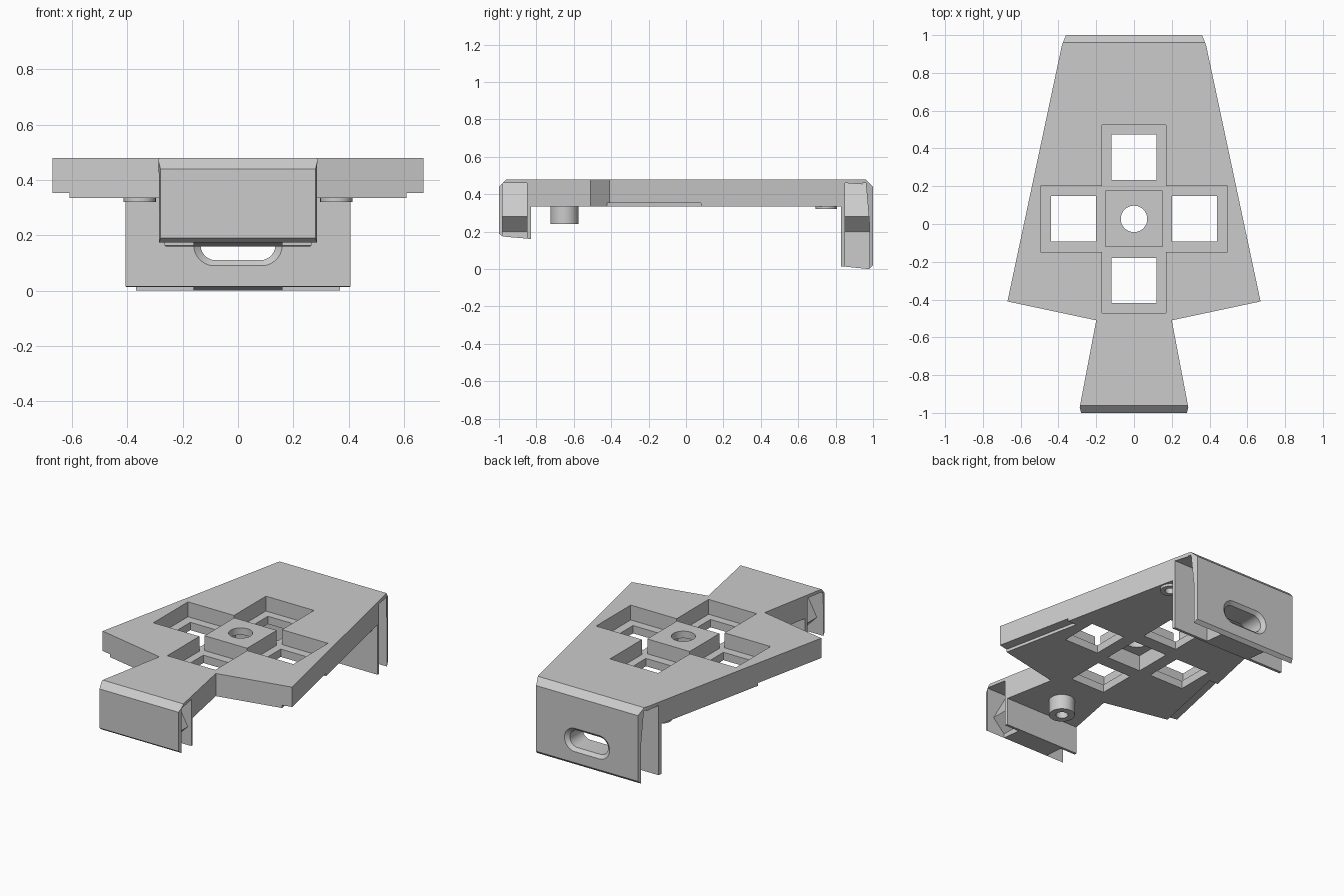
import bpy, bmesh, math

if "Cube" in bpy.data.objects:
    bpy.data.objects.remove(bpy.data.objects["Cube"])

grey = bpy.data.materials.new("plain_grey")
grey.diffuse_color = (0.6, 0.6, 0.6, 1)
grey.use_nodes = True
grey.node_tree.nodes["Principled BSDF"].inputs["Base Color"].default_value = grey.diffuse_color
TOP, LOW, FLOOR, CY = 0.48, 0.335, 0.385, 0.027


def loft(name, rings):
    """Closed solid from a list of matching rings of 3D points."""
    bm = bmesh.new()
    vs = [[bm.verts.new(p) for p in r] for r in rings]
    n = len(rings[0])
    for a, b in zip(vs, vs[1:]):
        for i in range(n):
            j = (i + 1) % n
            bm.faces.new((a[i], a[j], b[j], b[i]))
    bm.faces.new(vs[0][::-1])
    bm.faces.new(vs[-1])
    bm.normal_update()
    if bm.calc_volume(signed=True) < 0:
        bmesh.ops.reverse_faces(bm, faces=bm.faces[:])
    me = bpy.data.meshes.new(name)
    bm.to_mesh(me)
    bm.free()
    me.materials.append(grey)
    ob = bpy.data.objects.new(name, me)
    bpy.context.collection.objects.link(ob)
    return ob


def prism(name, outline, z0, z1):
    return loft(name, [[(x, y, z) for x, y in outline] for z in (z0, z1)])


def box(name, x, y, r, z0, z1):
    return prism(name, [(x - r, y - r), (x + r, y - r), (x + r, y + r), (x - r, y + r)], z0, z1)


def cylinder(name, x, y, r, z0, z1, n=40):
    ring = [(x + r * math.cos(math.tau * i / n), y + r * math.sin(math.tau * i / n)) for i in range(n)]
    return prism(name, ring, z0, z1)


def cut(cutter, *targets):
    """Subtract the cutter from each target, then discard it."""
    for ob in targets:
        backup = ob.data.copy()
        for solver in ('EXACT', 'MANIFOLD', 'FLOAT'):
            bpy.context.view_layer.update()
            bpy.context.view_layer.objects.active = ob
            m = ob.modifiers.new("cut", 'BOOLEAN')
            m.operation, m.object, m.solver = 'DIFFERENCE', cutter, solver
            bpy.ops.object.modifier_apply(modifier=m.name)
            if len(ob.data.polygons) > 0:
                break
            ob.data = backup.copy()
    bpy.data.objects.remove(cutter, do_unlink=True)


def drop_faces(ob, test):
    """Remove hidden faces where parts meet."""
    bm = bmesh.new()
    bm.from_mesh(ob.data)
    doomed = [f for f in bm.faces if test(f.calc_center_median(), f.normal)]
    bmesh.ops.delete(bm, geom=doomed, context='FACES')
    bm.to_mesh(ob.data)
    bm.free()


def half_width(y):
    """Half width of the plate towards either end."""
    return 0.2 + (-0.51 - y) * 0.19 if y < 0 else 0.67 - (y + 0.41) * 0.2125


# Flared mounting plate
half = [(half_width(-0.83), -0.83), (0.2, -0.51), (0.67, -0.41), (half_width(0.83), 0.83)]
plate = prism("mounting_plate", half + [(-x, y) for x, y in reversed(half)], LOW, TOP)

# Hollow hooks at both ends, with chamfered outer edges
front = [(-0.83, LOW), (-0.83, 0.16), (-0.85, 0.163), (-0.85, 0.46), (-0.98, 0.46),
         (-0.98, 0.174), (-1, 0.19), (-1, 0.44), (-0.96, TOP), (-0.83, TOP)]
back = [(0.83, LOW), (0.83, 0.015), (0.85, 0.013), (0.85, 0.46), (0.98, 0.46),
        (0.98, 0), (1, 0.02), (1, 0.44), (0.96, TOP), (0.83, TOP)]
hooks = [loft(name, [[(s * half_width(y), y, z) for y, z in prof] for s in (-1, 1)])
         for name, prof in (("front_hook", front), ("back_hook", back))]
corners = ([(0.269, -1.045), (0.302, -0.91), (0.4, -0.91), (0.4, -1.045)],
           [(0.34, 1.05), (0.4, 0.9), (0.5, 0.9), (0.5, 1.05)])
for hook, corner in zip(hooks, corners):
    for s in (-1, 1):
        cut(prism("corner", [(s * x, y) for x, y in corner], -0.2, 0.7), hook)

# Bulged ribs inside the hooks, with sloping bottoms
rib = [(0.16, None), (0.16, 0.2), (0.24, 0.28), (0.14, 0.46)]
rib += [(-x, z) for x, z in reversed(rib)]
ribs = []
for name, y0, y1, z0, z1 in (("front_rib", -0.98, -0.85, 0.174, 0.163),
                             ("back_rib", 0.85, 0.98, 0.013, 0.0)):
    ribs.append(loft(name, [[(x, y, low if z is None else z) for x, z in rib]
                            for y, low in ((y0, z0), (y1, z1))]))

# Slot with chamfered rims through the back hook
rings = []
for y, hx, hz in ((0.80, 0.16, 0.075), (0.83, 0.16, 0.075), (0.85, 0.135, 0.055),
                  (0.98, 0.135, 0.055), (1.0, 0.16, 0.075), (1.03, 0.16, 0.075)):
    ring = []
    for i in range(32):
        a = math.tau * (i + 0.5) / 32
        ring.append((math.copysign(hx - hz, math.cos(a)) + hz * math.cos(a), y, 0.165 + hz * math.sin(a)))
    rings.append(ring)
cut(loft("slot", rings), hooks[1], ribs[1])

# Cross-shaped pocket in the top
q = [(0.17, 0.498), (0.17, 0.175), (0.495, 0.175)]
cross = q + [(x, -y) for x, y in reversed(q)]
cross += [(-x, -y) for x, y in q] + [(-x, y) for x, y in reversed(q)]
cut(prism("cross", [(x, y + CY) for x, y in cross], FLOOR, 0.6), plate)

# Raised centre block, hollow from below, with a round hole
block = box("centre_block", 0, CY, 0.15, FLOOR, TOP)
cut(box("hollow", 0, CY, 0.12, 0.2, 0.435), plate, block)
cut(cylinder("centre_hole", 0, CY, 0.07, 0.4, 0.6), block)

# Four square windows in the pocket floor
for dx, dy in ((0.32, 0), (-0.32, 0), (0, 0.326), (0, -0.326)):
    cut(box("window", dx, CY + dy, 0.12, 0.2, 0.45), plate)

# Shallow steps under the long side edges
for s in (1, -1):
    step = [(s * 0.625, -0.5), (s * 0.505, 0.08), (s * 0.8, 0.08), (s * 0.8, -0.5)]
    cut(prism("edge_step", step, 0.2, 0.353), plate)

# Screw bosses under the plate
bosses = []
for name, x, y, r, hole, z in (("screw_boss", 0, -0.65, 0.075, 0.035, 0.24),
                               ("right_boss", 0.355, 0.75, 0.058, 0.03, 0.32),
                               ("left_boss", -0.355, 0.75, 0.058, 0.03, 0.32)):
    boss = cylinder(name, x, y, r, z, LOW)
    cut(cylinder("boss_hole", x, y, hole, 0.1, 0.42), boss, plate)
    bosses.append(boss)

# Open the hidden joints between parts
drop_faces(plate, lambda c, n: abs(abs(c.y) - 0.83) < 0.002 and abs(n.y) > 0.9)
for hook in hooks:
    drop_faces(hook, lambda c, n: abs(abs(c.y) - 0.83) < 0.002 and abs(n.y) > 0.9 and c.z > LOW)
for r in ribs:
    drop_faces(r, lambda c, n: abs(n.y) > 0.9 or n.z > 0.9 and c.z > 0.45)
for b in bosses:
    drop_faces(b, lambda c, n: n.z > 0.9)

# Sharp edges with smooth round holes
bpy.ops.object.select_all(action='DESELECT')
for ob in [plate, block] + hooks + ribs + bosses:
    ob.select_set(True)
bpy.context.view_layer.objects.active = plate
bpy.ops.object.shade_smooth_by_angle(angle=math.radians(25))
